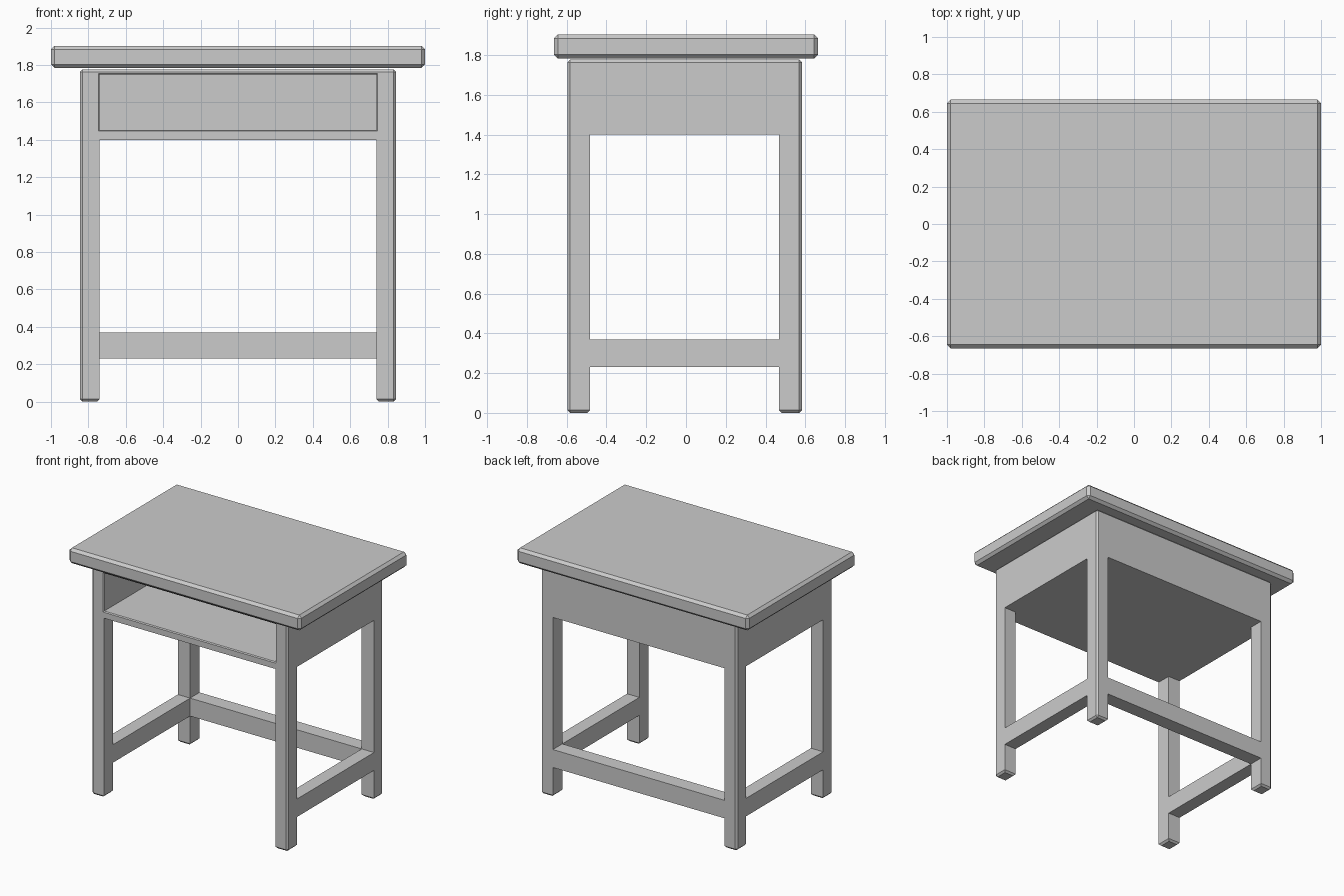
import bpy, bmesh
from mathutils import Vector

if "Cube" in bpy.data.objects:
    bpy.data.objects.remove(bpy.data.objects["Cube"])


def finish(bm, name):
    bmesh.ops.recalc_face_normals(bm, faces=bm.faces)
    me = bpy.data.meshes.new(name)
    bm.to_mesh(me)
    bm.free()
    ob = bpy.data.objects.new(name, me)
    bpy.context.collection.objects.link(ob)
    return ob


def chamfer(bm, edges, width):
    bmesh.ops.bevel(bm, geom=edges, offset=width, offset_type='OFFSET',
                    segments=1, profile=0.5, affect='EDGES')


# Tabletop: slab with every edge chamfered
bm = bmesh.new()
bmesh.ops.create_cube(bm, size=1)
bmesh.ops.scale(bm, vec=(2.0, 1.33, 0.12), verts=bm.verts)
bmesh.ops.translate(bm, vec=(0, 0, 1.843), verts=bm.verts)
chamfer(bm, bm.edges[:], 0.02)
finish(bm, "tabletop")

# Frame: one fused piece (legs, stretchers, open-fronted compartment),
# made as the skin of the solid cells of a coarse grid
X = [-0.846, -0.74, 0.74, 0.846]
Y = [-0.597, -0.482, 0.467, 0.583]
Z = [0, 0.23, 0.37, 1.40, 1.453, 1.748, 1.777]


def solid(c):
    i, j, k = c
    if not (0 <= i < 3 and 0 <= j < 3 and 0 <= k < 6):
        return False
    leg = i != 1 and j != 1
    if k == 1:                        # side and back stretchers
        return i != 1 or j == 2
    if k == 4:                        # compartment, open at the front
        return i != 1 or j == 2
    return leg or k in (3, 5)         # legs, compartment floor and lid


bm = bmesh.new()
verts = {}


def vert(c):
    if c not in verts:
        verts[c] = bm.verts.new((X[c[0]], Y[c[1]], Z[c[2]]))
    return verts[c]


for c in [(i, j, k) for i in range(3) for j in range(3) for k in range(6)]:
    if not solid(c):
        continue
    for axis in range(3):
        for side in (0, 1):
            n = list(c)
            n[axis] += 1 if side else -1
            if solid(n):
                continue
            u, v = (axis + 1) % 3, (axis + 2) % 3
            quad = []
            for a, b in ((0, 0), (1, 0), (1, 1), (0, 1)):
                p = list(c)
                p[axis] += side
                p[u] += a
                p[v] += b
                quad.append(vert(tuple(p)))
            bm.faces.new(quad if side else quad[::-1])
bm.normal_update()


def sharp(e):
    return len(e.link_faces) == 2 and e.calc_face_angle() > 1


def at(e, axis, value):
    return all(abs(v.co[axis] - value) < 1e-4 for v in e.verts)


# Chamfer outer corners, top rim and feet
outer = [e for e in bm.edges if sharp(e) and (
    at(e, 2, 0) or at(e, 2, Z[-1]) or
    (any(at(e, 0, x) for x in (X[0], X[3])) and
     any(at(e, 1, y) for y in (Y[0], Y[3]))))]
chamfer(bm, outer, 0.014)

# Small chamfer around the compartment opening
rim = [e for e in bm.edges if sharp(e) and at(e, 1, Y[0]) and
       all(Z[4] - 1e-4 < v.co.z < Z[5] + 1e-4 and abs(v.co.x) < 0.741
           for v in e.verts)]
chamfer(bm, rim, 0.007)
finish(bm, "desk_frame")
